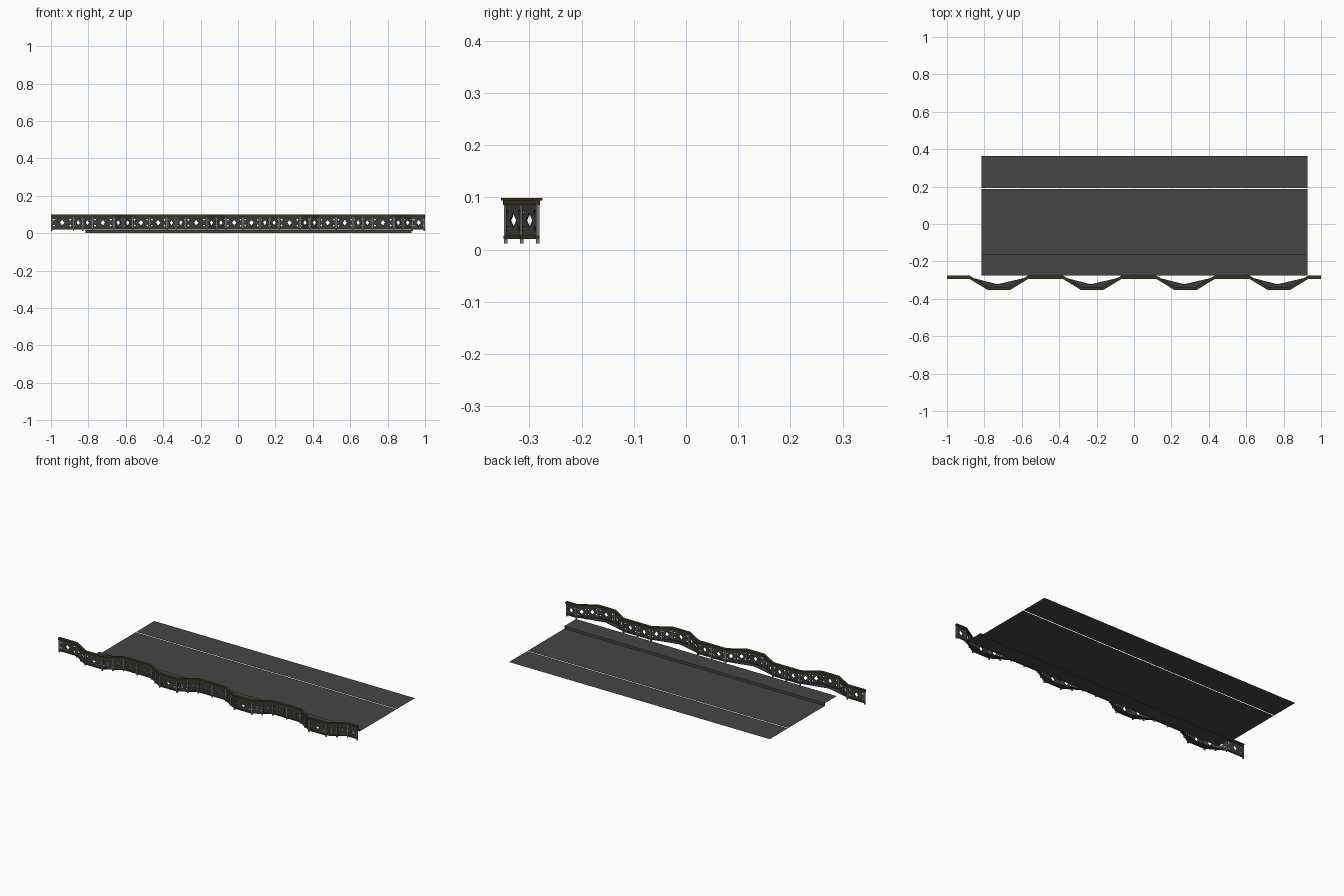
import bpy, bmesh, math

if "Cube" in bpy.data.objects:
    bpy.data.objects.remove(bpy.data.objects["Cube"])

def material(name, rgb):
    m = bpy.data.materials.new(name)
    m.diffuse_color = (*rgb, 1)
    m.use_nodes = True
    m.node_tree.nodes["Principled BSDF"].inputs["Base Color"].default_value = m.diffuse_color
    return m

FLOOR = material("floor grey", (0.06, 0.06, 0.06))
PANEL = material("panel dark grey", (0.042, 0.042, 0.042))
RAIL = material("rail dark brown", (0.045, 0.034, 0.014))
POST = material("post light grey", (0.18, 0.175, 0.165))

def finish(name, bm, mat, thickness=0):
    me = bpy.data.meshes.new(name)
    bmesh.ops.remove_doubles(bm, verts=bm.verts, dist=1e-5)
    bmesh.ops.recalc_face_normals(bm, faces=bm.faces)
    bm.to_mesh(me)
    bm.free()
    me.materials.append(mat)
    ob = bpy.data.objects.new(name, me)
    bpy.context.collection.objects.link(ob)
    if thickness:
        mod = ob.modifiers.new("thickness", 'SOLIDIFY')
        mod.thickness = thickness
        mod.offset = 0
    return ob

def face(bm, pts):
    return bm.faces.new([bm.verts.new(p) for p in pts])

# Floor sheets: low back strip, low middle, riser, raised front strip
X0, X1, STEP = -0.815, 0.928, 0.016

def sheet(name, a, b):
    bm = bmesh.new()
    face(bm, [(X0, *a), (X1, *a), (X1, *b), (X0, *b)])
    ob = finish(name, bm, FLOOR)
    if ob.data.polygons[0].normal.z < -0.5:
        ob.data.flip_normals()
    return ob

sheet("floor_back", (0.192, 0), (0.364, 0))
sheet("floor_middle", (-0.163, 0), (0.187, 0))
sheet("floor_front", (-0.275, STEP), (-0.163, STEP))
riser = sheet("floor_step_riser", (-0.163, 0), (-0.163, STEP))
if riser.data.polygons[0].normal.y < 0:
    riser.data.flip_normals()

# Railing path: straight runs with four outward bays
Y_IN, Y_OUT = -0.284, -0.345
STARTS = [-0.88 + 0.499 * i for i in range(4)]
path = [(-1.0, Y_IN)]
for s in STARTS:
    path += [(s, Y_IN), (s + 0.1, Y_OUT), (s + 0.215, Y_OUT), (s + 0.315, Y_IN)]
path.append((1.0, Y_IN))

def sweep(name, half, z0, z1, mat):
    """Rectangular bar that follows the railing path."""
    bm = bmesh.new()
    rings = []
    for x, y in path:
        rings.append([bm.verts.new(p) for p in
                      [(x, y - half, z0), (x, y + half, z0), (x, y + half, z1), (x, y - half, z1)]])
    for a, b in zip(rings, rings[1:]):
        for i in range(4):
            j = (i + 1) % 4
            bm.faces.new([a[i], a[j], b[j], b[i]])
    bm.faces.new(rings[0])
    bm.faces.new(rings[-1])
    return finish(name, bm, mat)

sweep("handrail_cap", 0.009, 0.094, 0.099, RAIL)
sweep("handrail_beam", 0.005, 0.085, 0.094, RAIL)
sweep("bottom_rail", 0.004, 0.02, 0.027, RAIL)

# Post stations: long straight runs and sloped sides split in two
stations = [path[0]]
for (xa, ya), (xb, yb) in zip(path, path[1:]):
    if ya != yb or xb - xa > 0.15:
        stations.append(((xa + xb) / 2, (ya + yb) / 2))
    stations.append((xb, yb))

# Posts
bm = bmesh.new()
for x, y in stations:
    x = max(-0.9965, min(0.9965, x))
    r = bmesh.ops.create_cube(bm, size=1)
    for v in r['verts']:
        v.co = (x + v.co.x * 0.007, y + v.co.y * 0.007, 0.05 + v.co.z * 0.076)
finish("posts", bm, POST)

# Pierced panels: a large diamond in the middle, small ones in the corners
def cell(bm, place, u0, u1, z0, z1, du, dz):
    """Rectangle with a diamond hole."""
    um, zm = (u0 + u1) / 2, (z0 + z1) / 2
    mids = [(um, z0), (u1, zm), (um, z1), (u0, zm)]
    corners = [(u1, z0), (u1, z1), (u0, z1), (u0, z0)]
    hole = [(um, zm - dz), (um + du, zm), (um, zm + dz), (um - du, zm)]
    for i in range(4):
        j = (i + 1) % 4
        face(bm, [place(*p) for p in (mids[i], corners[i], mids[j], hole[j], hole[i])])

bm = bmesh.new()
ZB, ZT = 0.025, 0.087
ZM = (ZB + ZT) / 2
for (xa, ya), (xb, yb) in zip(stations, stations[1:]):
    w = math.hypot(xb - xa, yb - ya)

    def place(u, z):
        t = u / w
        return (xa + (xb - xa) * t, ya + (yb - ya) * t, z)

    e = w * 0.27
    cell(bm, place, e, w - e, ZB, ZT, min(0.012, w * 0.2), 0.014)
    for u0, u1 in ((0, e), (w - e, w)):
        for z0, z1 in ((ZB, ZM), (ZM, ZT)):
            cell(bm, place, u0, u1, z0, z1, e * 0.22, 0.005)
finish("pierced_panels", bm, PANEL, 0.003)

# Bay floor plates with a notched inner edge
bm = bmesh.new()
for s in STARTS:
    apex = (s + 0.15, -0.322, 0.022)
    a, b, c, d = [(s + u, y, 0.022) for u, y in
                  ((0, Y_IN), (0.1, Y_OUT), (0.215, Y_OUT), (0.315, Y_IN))]
    for tri in ((a, b, apex), (b, c, apex), (c, d, apex)):
        face(bm, tri)
finish("bay_floor_plates", bm, PANEL, 0.002)
